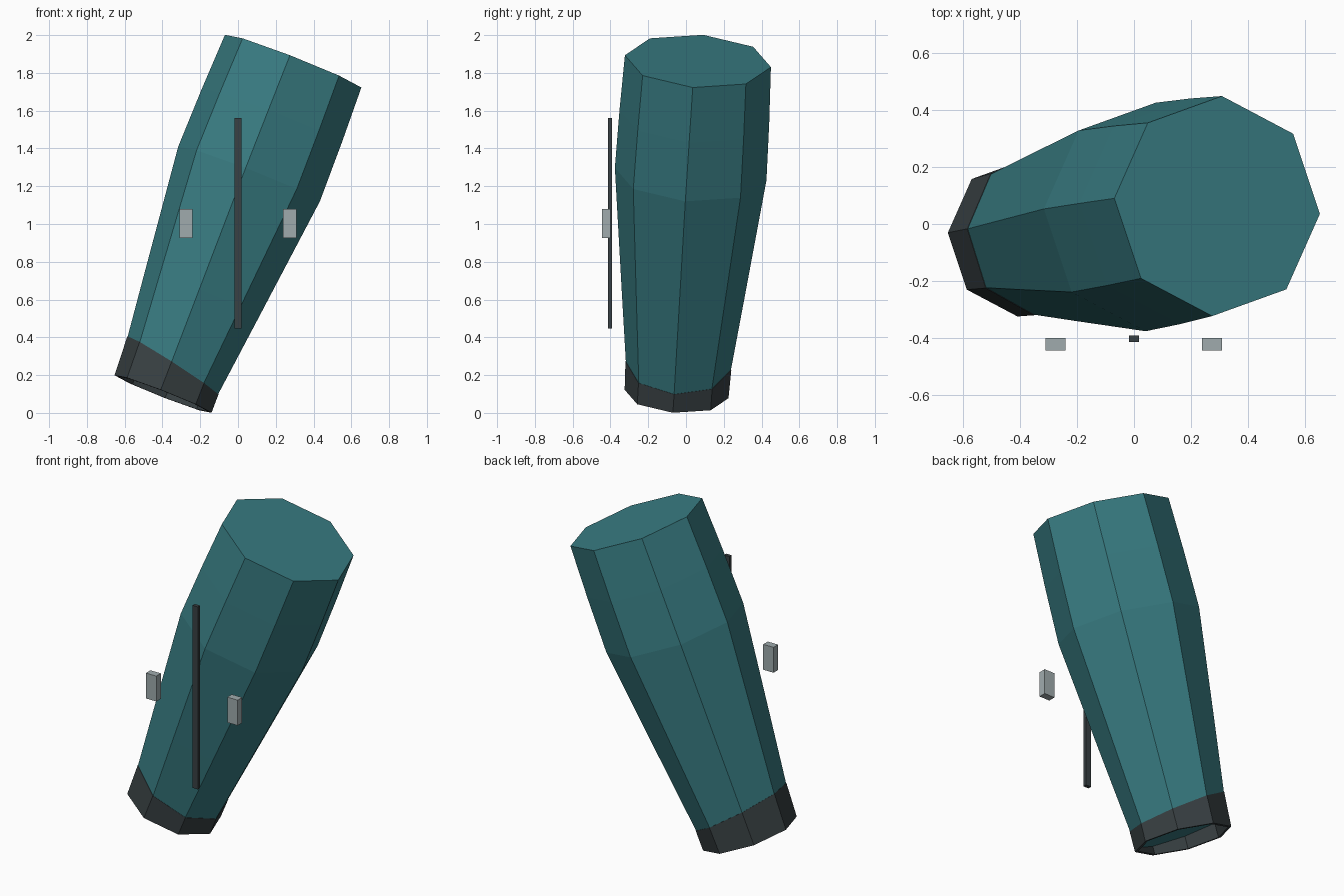
import bpy, bmesh, math
from mathutils import Vector

if "Cube" in bpy.data.objects:
    bpy.data.objects.remove(bpy.data.objects["Cube"])

SIDES = 8
START = Vector((-0.397, -0.05, 0.10))
END = Vector((0.292, 0.063, 1.862))
AXIS = (END - START).normalized()
# Cross-section directions, square to the leaning axis
U = Vector((-0.93, 0.07, 0.356))
U = (U - AXIS * U.dot(AXIS)).normalized()
V = AXIS.cross(U)


def material(name, rgb):
    m = bpy.data.materials.new(name)
    m.diffuse_color = (*rgb, 1)
    m.use_nodes = True
    m.node_tree.nodes["Principled BSDF"].inputs["Base Color"].default_value = m.diffuse_color
    return m


TEAL = material("teal", (0.040, 0.202, 0.225))
CHARCOAL = material("charcoal", (0.040, 0.052, 0.056))
GREY = material("light grey", (0.35, 0.41, 0.42))


def finish(bm, name, mat):
    bmesh.ops.recalc_face_normals(bm, faces=bm.faces[:])
    me = bpy.data.meshes.new(name)
    bm.to_mesh(me)
    bm.free()
    me.materials.append(mat)
    ob = bpy.data.objects.new(name, me)
    bpy.context.collection.objects.link(ob)
    return ob


def ring(bm, t, tilt, radius):
    """Octagon at fraction t of the axis, tilted; radius is a function of t."""
    verts = []
    for i in range(SIDES):
        a = math.tau * i / SIDES
        h = t + tilt * math.cos(a)
        p = START.lerp(END, h) + (U * math.cos(a) + V * math.sin(a)) * radius(h)
        verts.append(bm.verts.new(p))
    return verts


def bridge(bm, a, b):
    for i in range(SIDES):
        j = (i + 1) % SIDES
        bm.faces.new((a[i], a[j], b[j], b[i]))


def body_radius(t):
    return 0.261 + 0.215 * t


# Swelling faceted body, with a tilted floor inside the cuff
bm = bmesh.new()
rings = [ring(bm, 0.025, 0.02, body_radius)]
for t, r in ((0.30, 0.326), (0.661, 0.403), (0.836, 0.398), (1.0, 0.388)):
    rings.append(ring(bm, t, 0, lambda h, r=r: r))
for a, b in zip(rings, rings[1:]):
    bridge(bm, a, b)
bm.faces.new(rings[0])
bm.faces.new(rings[-1])
finish(bm, "body", TEAL)

# Open cuff around the foot, its upper edge cut at a slant
bm = bmesh.new()
loops = [ring(bm, 0.0, 0, lambda h: 0.276),
         ring(bm, 0.085, 0.03, lambda h: body_radius(h) + 0.002),
         ring(bm, 0.085, 0.03, lambda h: 0.258),
         ring(bm, 0.0, 0, lambda h: 0.258)]
for k in range(4):
    bridge(bm, loops[k], loops[(k + 1) % 4])
finish(bm, "cuff", CHARCOAL)


def box(name, centre, size, mat):
    bm = bmesh.new()
    bmesh.ops.create_cube(bm, size=1)
    for v in bm.verts:
        v.co = Vector(c + p * s for c, p, s in zip(centre, v.co, size))
    return finish(bm, name, mat)


# Upright front strip and the two tabs beside it
box("front_strip", (0, -0.403, 1.003), (0.036, 0.022, 1.115), CHARCOAL)
for side, x in (("left", -0.276), ("right", 0.274)):
    box(side + "_tab", (x, -0.423, 1.003), (0.07, 0.044, 0.155), GREY)
